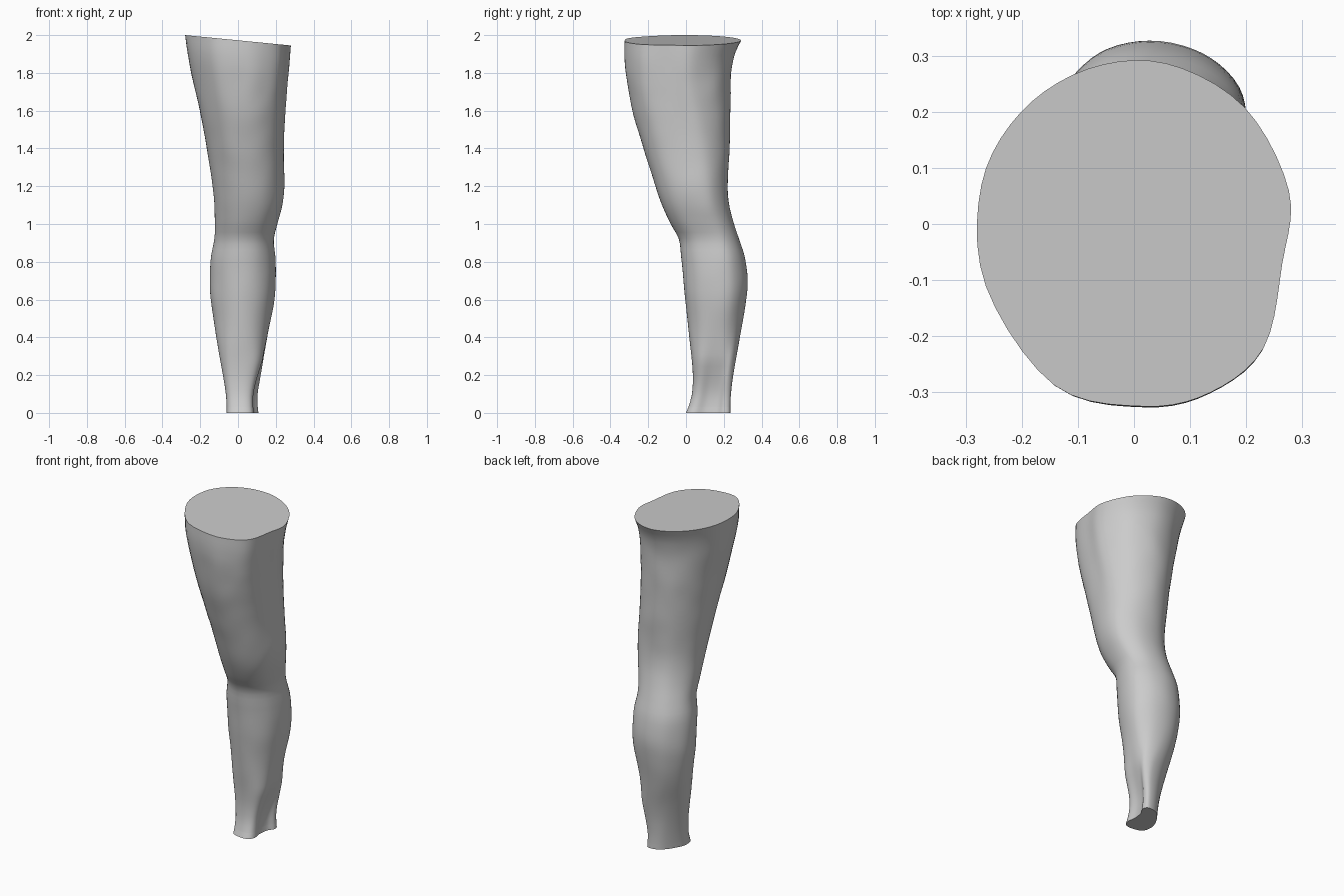
import bpy, bmesh, math
from mathutils import Vector, noise

if "Cube" in bpy.data.objects:
    bpy.data.objects.remove(bpy.data.objects["Cube"])

SIDES = 60
TOP_Z, TILT = 1.9725, -0.098

# Silhouette: z, left x, right x, front y, back y
ROWS = [
    (0.00, -.060, .108, .000, .235), (0.04, -.060, .104, .016, .235),
    (0.10, -.064, .104, .031, .238), (0.20, -.080, .120, .036, .250),
    (0.40, -.115, .155, .018, .285), (0.60, -.144, .193, -.004, .319),
    (0.70, -.148, .200, -.013, .326), (0.82, -.144, .198, -.025, .312),
    (0.92, -.126, .190, -.038, .280), (1.00, -.122, .208, -.082, .254),
    (1.10, -.125, .234, -.128, .230), (1.20, -.135, .245, -.162, .221),
    (1.40, -.165, .242, -.226, .230), (1.60, -.203, .250, -.282, .235),
    (1.80, -.250, .266, -.318, .240), (1.90, -.270, .274, -.326, .258),
    (TOP_Z, -.280, .280, -.325, .292),
]

# Cross-sections, counter-clockwise from the front centre
ANKLE = [(.02, 0), (.065, .01), (.082, .045), (.075, .10), (.084, .16), (.106, .20),
         (.095, .232), (.05, .232), (.005, .205), (-.04, .14), (-.06, .08), (-.045, .02)]
CALF = [(0, -1), (.47, -.88), (.82, -.52), (.98, .05), (.92, .52), (.55, .87),
        (0, 1), (-.5, .88), (-.87, .5), (-1, .05), (-.86, -.48), (-.46, -.87)]
THIGH = [(.02, -.325), (.14, -.30), (.235, -.22), (.268, -.07), (.28, .06), (.20, .21),
         (.06, .288), (-.08, .278), (-.20, .20), (-.27, .07), (-.262, -.11), (-.14, -.287)]


def catmull(a, b, c, d, t):
    return .5 * (2*b + (c - a)*t + (2*a - 5*b + 4*c - d)*t*t + (3*b - a - 3*c + d)*t**3)


def fit_unit(points):
    lo = [min(p[i] for p in points) for i in (0, 1)]
    hi = [max(p[i] for p in points) for i in (0, 1)]
    return [tuple((p[i] - lo[i]) / (hi[i] - lo[i]) for i in (0, 1)) for p in points]


def outline(ctrl):
    n, out = len(ctrl), []
    for k in range(SIDES):
        i, t = divmod(k * n / SIDES, 1)
        q = [ctrl[(int(i) + j) % n] for j in (-1, 0, 1, 2)]
        out.append(tuple(catmull(*(p[a] for p in q), t) for a in (0, 1)))
    return fit_unit(out)


def step(a, b, z):
    t = min(1, max(0, (z - a) / (b - a)))
    return t * t * (3 - 2 * t)


def row_at(z):
    i = max(k for k in range(len(ROWS) - 1) if ROWS[k][0] <= z + 1e-9)
    p, q = ROWS[i], ROWS[i + 1]
    t = (z - p[0]) / (q[0] - p[0])
    before, after = ROWS[max(i - 1, 0)], ROWS[min(i + 2, len(ROWS) - 1)]
    h = q[0] - p[0]
    res = []
    for c in range(1, 5):
        m0 = (q[c] - before[c]) / (q[0] - before[0]) * h
        m1 = (after[c] - p[c]) / (after[0] - p[0]) * h
        res.append((2*t**3 - 3*t*t + 1)*p[c] + (t**3 - 2*t*t + t)*m0
                   + (3*t*t - 2*t**3)*q[c] + (t**3 - t*t)*m1)
    return res


ankle, calf, thigh = outline(ANKLE), outline(CALF), outline(THIGH)
levels = sorted({round(TOP_Z * k / 64, 4) for k in range(65)} | {.015, .03})
levels[-1] = TOP_Z

bm = bmesh.new()
rings = []
for z in levels:
    low, high = 1 - step(.03, .55, z), step(1.15, 1.9, z)
    shape = fit_unit([tuple(a[i]*low + b[i]*(1 - low - high) + c[i]*high for i in (0, 1))
                      for a, b, c in zip(ankle, calf, thigh)])
    x0, x1, y0, y1 = row_at(z)
    ring = []
    for u, v in shape:
        x, y = x0 + u*(x1 - x0), y0 + v*(y1 - y0)
        # slight skin unevenness, fading at both cut ends
        fade = step(0, .1, z) * (1 - step(1.8, TOP_Z, z))
        s = 1 + .012 * fade * noise.noise(Vector((x*9, y*9, z*7)))
        cx, cy = (x0 + x1) / 2, (y0 + y1) / 2
        x, y = cx + (x - cx)*s, cy + (y - cy)*s
        ring.append(bm.verts.new((x, y, z + TILT * x * step(1.5, TOP_Z, z))))
    rings.append(ring)

# Skin between rings, then the two flat cut ends
for a, b in zip(rings, rings[1:]):
    for k in range(SIDES):
        j = (k + 1) % SIDES
        bm.faces.new((a[k], a[j], b[j], b[k]))
bm.faces.new(rings[0][::-1])
bm.faces.new(rings[-1])
bmesh.ops.recalc_face_normals(bm, faces=bm.faces[:])

mesh = bpy.data.meshes.new("leg")
bm.to_mesh(mesh)
bm.free()
leg = bpy.data.objects.new("leg", mesh)
bpy.context.collection.objects.link(leg)
bpy.context.view_layer.objects.active = leg
leg.select_set(True)
bpy.ops.object.shade_smooth_by_angle(angle=math.radians(35))
